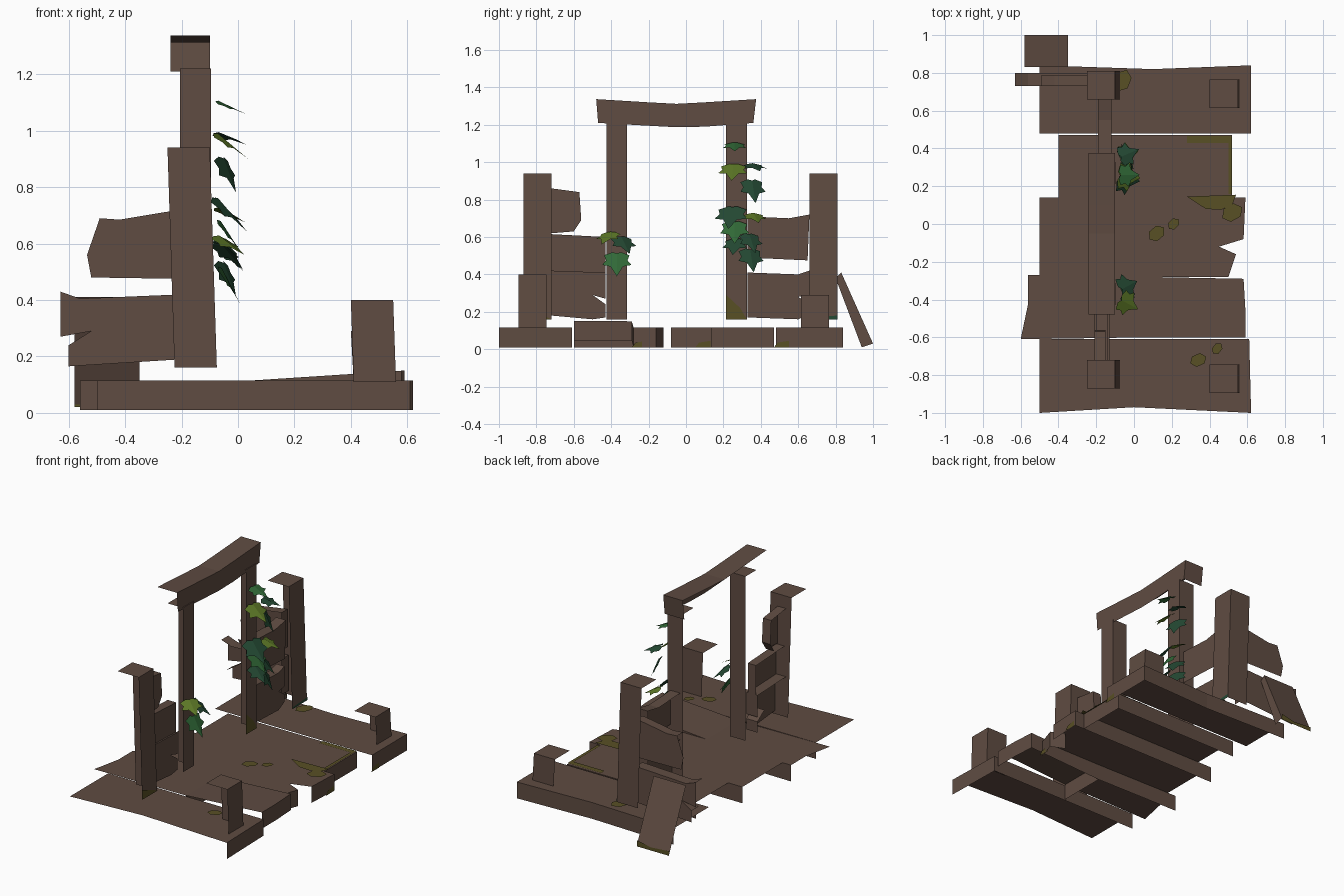
import bpy, bmesh, math
from mathutils import Vector, Matrix

cube = bpy.data.objects.get("Cube")
if cube:
    bpy.data.objects.remove(cube, do_unlink=True)


def material(name, rgb):
    m = bpy.data.materials.new(name)
    m.use_nodes = True
    m.diffuse_color = (*rgb, 1)
    m.node_tree.nodes["Principled BSDF"].inputs["Base Color"].default_value = (*rgb, 1)
    return m


WOOD = material("weathered_wood", (.115, .072, .054))
MOSS = material("moss", (.098, .08, .018))
DARK = material("dark_leaf", (.018, .068, .034))
MID = material("mid_leaf", (.03, .14, .038))
OLIVE = material("olive_leaf", (.11, .19, .02))


def finish(name, bm, mat):
    me = bpy.data.meshes.new(name)
    bm.to_mesh(me)
    bm.free()
    me.materials.append(mat)
    ob = bpy.data.objects.new(name, me)
    bpy.context.collection.objects.link(ob)
    return ob


def place(axis, a, b, t):
    return {"x": (t, a, b), "y": (a, t, b), "z": (a, b, t)}[axis]


# Extruded outline, left open on its right, front and under sides
def prism(name, pts, axis, lo, hi, warp=None):
    bm = bmesh.new()
    low = [bm.verts.new(place(axis, a, b, lo)) for a, b in pts]
    top = [bm.verts.new(place(axis, a, b, hi)) for a, b in pts]
    n = len(pts)
    bm.faces.new(low)
    bm.faces.new(top)
    for i in range(n):
        j = (i + 1) % n
        bm.faces.new((low[i], low[j], top[j], top[i]))
    bmesh.ops.recalc_face_normals(bm, faces=bm.faces)
    hidden = [f for f in bm.faces if min(f.normal) < -.6]
    bmesh.ops.delete(bm, geom=hidden, context="FACES")
    if warp:
        for v in bm.verts:
            v.co += Vector(warp(v.co))
    return finish(name, bm, WOOD)


# Flat patch of one colour
def patch(name, pts, axis, level, mat=MOSS):
    bm = bmesh.new()
    f = bm.faces.new([bm.verts.new(place(axis, a, b, level)) for a, b in pts])
    f.normal_update()
    if sum(f.normal) < 0:
        f.normal_flip()
    return finish(name, bm, mat)


def post(name, x, y, z0, z1, w, lean=0):
    h = w / 2
    square = [(x - h, y - h), (x + h, y - h), (x + h, y + h), (x - h, y + h)]
    return prism(name, square, "z", z0, z1,
                 lambda c: (lean if c.z > (z0 + z1) / 2 else 0, 0, 0))


# Floor planks
FLOOR = .115
prism("front_floor_plank", [(-.5, -1), (0, -.97), (.62, -1), (.61, -.61), (-.5, -.61)],
      "z", .01, FLOOR)
prism("loose_plank_flat_part", [(-.6, -.61), (.05, -.6), (.05, -.28), (-.56, -.27), (-.56, -.42)],
      "z", .01, FLOOR)
prism("loose_plank_raised_part", [(.05, -.6), (.59, -.6), (.59, -.46), (.58, -.29), (.05, -.28)],
      "z", .01, FLOOR, lambda c: (0, 0, (c.x - .05) * .065))
prism("broken_floor_plank", [(-.5, -.28), (.5, -.28), (.54, -.16), (.45, -.12),
                             (.58, -.08), (.59, .14), (-.5, .14)], "z", .01, FLOOR)
prism("short_floor_plank", [(-.4, .14), (.52, .14), (.52, .47), (-.4, .47)],
      "z", .01, FLOOR)
prism("back_floor_plank", [(-.5, .48), (.62, .48), (.62, .84), (.1, .82), (-.5, .84)],
      "z", .01, FLOOR)

# Railing posts
post("front_tall_post", -.15, -.795, .16, .94, .15, -.025)
post("back_tall_post", -.15, .735, .16, .94, .15, -.025)
post("front_short_post", .485, -.82, .11, .4, .15, -.01)
post("back_short_post", .485, .69, .11, .29, .15, -.01)

# Gateway
for label, y in (("front", -.37), ("back", .27)):
    post(label + "_gate_post", -.15, y, .16, 1.22, .11)
prism("gate_beam", [(-.47, 1.21), (-.2, 1.195), (-.05, 1.187), (.1, 1.19), (.36, 1.21),
                    (.375, 1.337), (.1, 1.32), (-.05, 1.312), (-.2, 1.32), (-.48, 1.337)],
      "x", -.24, -.1)

# Side boards between the gate posts and the tall posts
prism("front_lower_board", [(-.72, .18), (-.5, .16), (-.43, .17), (-.43, .24), (-.5, .29),
                            (-.43, .27), (-.43, .41), (-.72, .42)], "x", -.21, -.13)
prism("front_middle_board", [(-.72, .42), (-.43, .41), (-.43, .6), (-.72, .615)], "x", -.2, -.14)
prism("front_broken_board", [(-.72, .62), (-.6, .63), (-.56, .69), (-.57, .84), (-.72, .86)],
      "x", -.21, -.15)
prism("back_lower_board", [(.33, .17), (.6, .16), (.66, .19), (.66, .24), (.6, .28),
                           (.66, .29), (.66, .42), (.6, .4), (.33, .41)], "x", -.19, -.13)
prism("back_upper_board", [(.33, .49), (.65, .475), (.66, .72), (.55, .7), (.33, .71)],
      "x", -.19, -.12)

# Broken boards reaching right from the back tall post
prism("right_upper_board", [(-.52, .48), (-.2, .475), (-.2, .72), (-.27, .71),
                            (-.42, .685), (-.49, .69), (-.535, .56)], "y", .73, .79)
prism("right_lower_board", [(-.6, .165), (-.2, .19), (-.2, .42), (-.56, .405), (-.63, .43),
                            (-.63, .27), (-.52, .29), (-.6, .24)], "y", .73, .8)
prism("leaning_board", [(.8, .38), (.83, .41), (1, .03), (.94, .01)], "x", -.58, -.35)
patch("leaning_board_moss", [(-.58, .02), (-.35, .02), (-.35, .06), (-.45, .04), (-.58, .05)],
      "y", 1)

# Moss on the floor
for i, (x, y, size, turn) in enumerate([(.12, -.05, .05, .7), (.21, 0, .036, .8), (.52, .06, .06, .5),
                                        (.34, -.72, .046, .4), (.44, -.66, .034, .9),
                                        (-.06, .76, .06, 1.2)]):
    ring = []
    for k in range(6):
        a = k * math.tau / 6
        p = Matrix.Rotation(turn, 2) @ Vector((size * math.cos(a), size * .75 * math.sin(a)))
        ring.append((x + p.x, y + p.y))
    patch(f"moss_spot_{i + 1}", ring, "z", .128)
patch("moss_wedge", [(.28, .145), (.54, .155), (.52, .1), (.46, .075), (.38, .08)], "z", .128)
patch("moss_corner", [(.28, .43), (.5, .43), (.5, .16), (.52, .16), (.52, .465), (.28, .465)],
      "z", .121)

# Moss on plank ends and post feet
for i, (y, x) in enumerate([(-.25, .515), (.09, .593), (.51, .623)]):
    patch(f"plank_end_moss_{i + 1}", [(y - .04, .01), (y + .04, .01), (y + .04, .045), (y - .02, .035)],
          "x", x)
patch("gate_post_moss", [(.215, .16), (.325, .16), (.29, .22), (.215, .29)], "x", -.092)
patch("tall_post_moss", [(-.87, .16), (-.72, .16), (-.76, .18), (-.87, .22)], "x", -.071)
patch("post_foot_growth", [(.66, .16), (.81, .16), (.81, .18), (.66, .17)], "x", -.071, DARK)


# Ivy leaf: five-lobed outline folded along its midrib
HALF = [(.15, .4), (.45, .3), (.38, .08), (.52, -.1), (.22, -.2)]


def leaf(name, y, z, size, droop, yaw, mat):
    bm = bmesh.new()
    stem = bm.verts.new((0, .32, .03))
    tip = bm.verts.new((0, -.6, -.06))
    for side in (1, -1):
        lobes = [bm.verts.new((side * a, b, -.16 * a)) for a, b in HALF]
        loop = [stem, tip] + lobes[::-1]
        bm.faces.new(loop if side > 0 else loop[::-1])
    spin = Matrix.Rotation(yaw, 4, "Z")
    down = Vector((math.cos(droop), 0, -math.sin(droop)))
    across = Vector((0, 1, 0))
    up = across.cross(-down)
    frame = Matrix((across, -down, -up)).transposed().to_4x4()
    if up.z > 0:
        frame = Matrix((across, -down, up)).transposed().to_4x4()
    move = Matrix.Translation((-.035, y, z)) @ spin @ frame @ Matrix.Scale(size, 4)
    bm.transform(move)
    bmesh.ops.recalc_face_normals(bm, faces=bm.faces)
    finish(name, bm, mat)


IVY = [(.26, 1.09, .12, .35, 0, MID), (.25, .96, .15, .6, -.1, OLIVE), (.37, .98, .12, .3, .4, DARK),
       (.36, .86, .14, 1.1, .4, DARK), (.24, .72, .17, .75, -.2, DARK), (.37, .71, .12, .4, .3, OLIVE),
       (.26, .64, .15, .9, 0, MID), (.35, .58, .13, .9, .5, DARK), (.26, .56, .13, .7, -.2, DARK),
       (.35, .49, .14, 1.1, .4, DARK), (-.42, .605, .13, .5, -.5, OLIVE),
       (-.33, .57, .14, .7, .5, DARK), (-.37, .47, .15, 1.0, 0, MID)]
for i, (y, z, size, droop, yaw, mat) in enumerate(IVY):
    leaf(f"ivy_leaf_{i + 1}", y, z, size, droop, yaw, mat)
